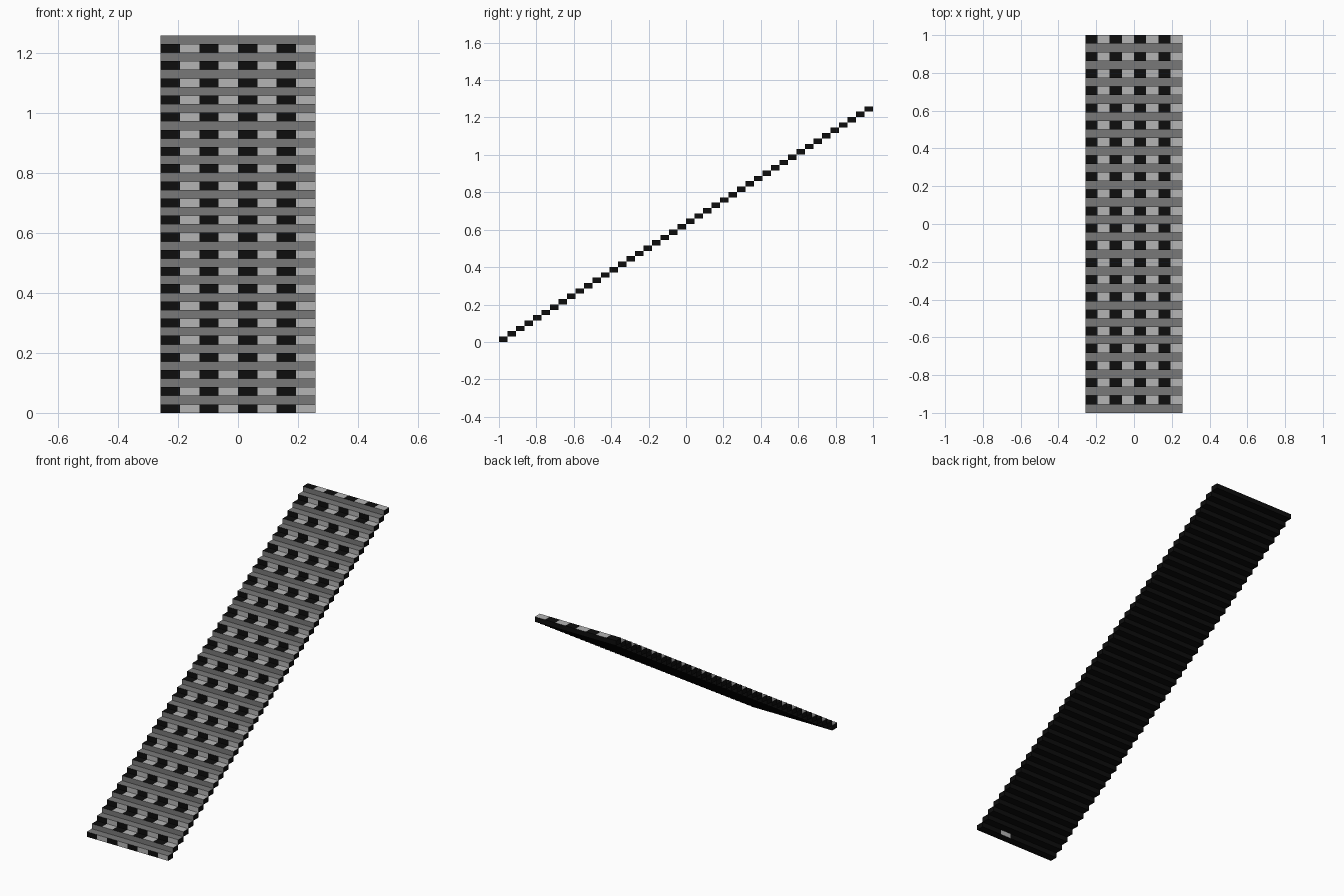
import bpy, bmesh
from mathutils import Matrix

if "Cube" in bpy.data.objects:
    bpy.data.objects.remove(bpy.data.objects["Cube"])

STEPS, COLS = 44, 8
WIDTH, RUN, RISE = 0.516, 2.0 / 44, 1.26 / 44
COL = WIDTH / COLS


def material(name, value):
    m = bpy.data.materials.new(name)
    m.diffuse_color = (value, value, value, 1)
    m.use_nodes = True
    m.node_tree.nodes["Principled BSDF"].inputs["Base Color"].default_value = m.diffuse_color
    return m


BLACK, GREY, LIGHT = 0, 1, 2
mats = [material("black", 0.004), material("mid_grey", 0.19), material("light_grey", 0.46)]


def step_mesh(name, checker_front, back_patch=False):
    """Thin step slab cut into columns; checks on the front or on the top."""
    bm = bmesh.new()
    bmesh.ops.create_cube(bm, size=1, matrix=Matrix.Diagonal((WIDTH, RUN, RISE, 1)))
    for i in range(1, COLS):
        bmesh.ops.bisect_plane(bm, geom=bm.verts[:] + bm.edges[:] + bm.faces[:],
                               plane_co=(-WIDTH / 2 + i * COL, 0, 0), plane_no=(1, 0, 0))
    bm.normal_update()
    for f in bm.faces:
        n = f.normal
        col = int((f.calc_center_median().x + WIDTH / 2) / COL)
        check = LIGHT if col % 2 else BLACK
        if n.y < -0.5:
            f.material_index = check if checker_front else GREY
        elif n.z > 0.5:
            f.material_index = GREY if checker_front else check
        elif n.y > 0.5 and back_patch and col == 5:
            f.material_index = LIGHT
        else:
            f.material_index = BLACK
    me = bpy.data.meshes.new(name)
    bm.to_mesh(me)
    bm.free()
    for m in mats:
        me.materials.append(m)
    return me


# Shared step shapes
first = step_mesh("first_step", True, back_patch=True)
checked_riser = step_mesh("checked_riser_step", True)
checked_tread = step_mesh("checked_tread_step", False)

# Flight of steps, alternating checked risers and checked treads
for i in range(STEPS):
    mesh = first if i == 0 else (checked_tread if i % 2 else checked_riser)
    ob = bpy.data.objects.new(f"stair_step_{i + 1:02d}", mesh)
    ob.location = (0, -1 + (i + 0.5) * RUN, (i + 0.5) * RISE)
    bpy.context.collection.objects.link(ob)
